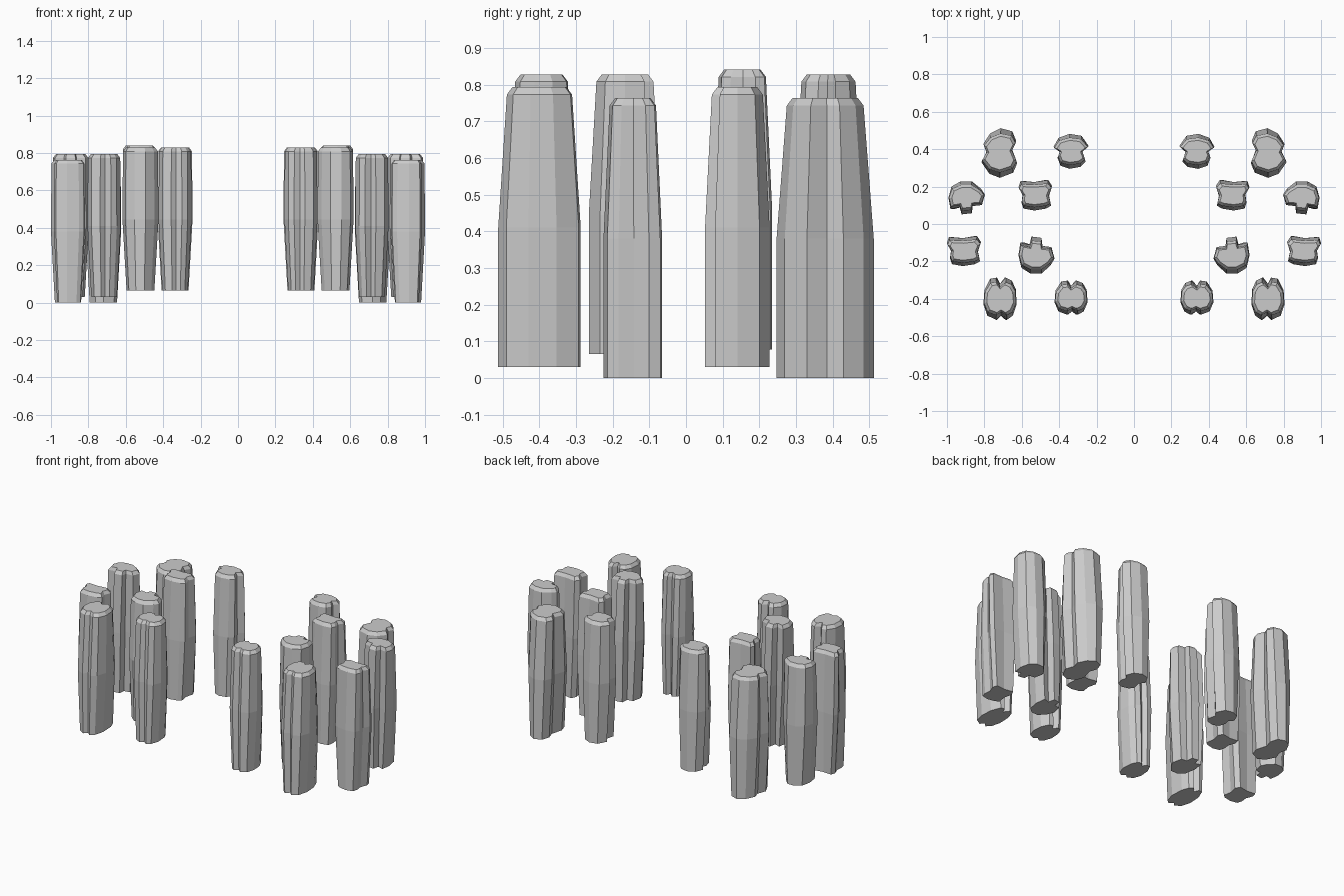
import bpy

if "Cube" in bpy.data.objects:
    bpy.data.objects.remove(bpy.data.objects["Cube"])

# Cross-section outlines (plan view of the left side, arbitrary units, clockwise)
WAISTED = [(-17, 16), (-10, 26), (1, 31), (13, 28), (17, 19), (13, 10), (18, -3),
           (14, -12), (0, -17), (-11, -13), (-19, -2), (-14, 8)]
CAPPED = [(-17, 5), (-12, 14), (-1, 18), (11, 16), (18, 6), (12, 0), (15, -10),
          (10, -15), (-1, -17), (-10, -14), (-13, -6), (-11, 0)]
TABBED = [(-18, 0), (-15, 11), (-6, 16), (5, 16), (14, 9), (18, 3), (15, -7),
          (6, -8), (5, -15), (-5, -16), (-7, -9), (-16, -11)]
PLATE = [(-15, 14), (-1, 13), (13, 15), (17, 9), (14, -1), (16, -11), (11, -14),
         (-1, -16), (-12, -14), (-14, -8), (-13, 0), (-17, 8)]
LOBED = [(-16, 9), (-10, 20), (-4, 21), (0, 15), (6, 21), (12, 18), (16, 10), (17, -5),
         (13, -16), (7, -20), (1, -16), (-4, -20), (-13, -16), (-17, -5)]

HEIGHT, MID, BEVEL = 0.763, 0.38, 0.02


def fit(outline, x0, x1, y0, y1, flip):
    """Scale an outline to a box; return the centre and local points."""
    xs, ys = [p[0] for p in outline], [p[1] for p in outline]
    w, d = x1 - x0, y1 - y0
    pts = []
    for x, y in outline:
        u = (x - min(xs)) / (max(xs) - min(xs)) - 0.5
        v = (y - min(ys)) / (max(ys) - min(ys)) - 0.5
        pts.append((u * w, -v * d if flip else v * d))
    return (x0 + x1) / 2, (y0 + y1) / 2, w, d, pts


def post(name, outline, box, z, flip, side):
    cx, cy, w, d, pts = fit(outline, *box, flip)
    # (height, x scale, y scale): narrow in x at the foot, narrow in y at the top
    tx, ty = 0.97, 0.79
    bx, by = tx - 0.03 / w, ty - 0.03 / d
    levels = [(0, 0.77, 1), (MID, 1, 1), (HEIGHT - BEVEL, tx, ty), (HEIGHT, bx, by)]
    verts = [(side * (cx + x * sx), cy + y * sy, z + h)
             for h, sx, sy in levels for x, y in pts]
    n = len(pts)
    faces = [tuple(range(n)), tuple(range(3 * n, 4 * n))[::-1]]
    for k in range(3):
        for i in range(n):
            j = (i + 1) % n
            faces.append((k * n + i, k * n + n + i, k * n + n + j, k * n + j))
    # keep normals outward for each mirrored or flipped copy
    if (side < 0) != flip:
        faces = [f[::-1] for f in faces]
    mesh = bpy.data.meshes.new(name)
    mesh.from_pydata(verts, [], faces)
    mesh.update()
    bpy.context.collection.objects.link(bpy.data.objects.new(name, mesh))


# name, outline, (x0, x1, y0, y1), base height, flipped in y
POSTS = [
    ("back_outer_post", WAISTED, (-0.815, -0.625, 0.247, 0.512), 0.0, False),
    ("back_inner_post", CAPPED, (-0.43, -0.243, 0.295, 0.482), 0.065, False),
    ("mid_back_outer_post", TABBED, (-0.992, -0.797, 0.052, 0.228), 0.03, False),
    ("mid_back_inner_post", PLATE, (-0.617, -0.438, 0.072, 0.235), 0.078, False),
    ("mid_front_outer_post", PLATE, (-1.0, -0.818, -0.225, -0.065), 0.0, False),
    ("mid_front_inner_post", TABBED, (-0.618, -0.425, -0.265, -0.068), 0.065, True),
    ("front_outer_post", LOBED, (-0.805, -0.627, -0.512, -0.287), 0.03, False),
    ("front_inner_post", LOBED, (-0.425, -0.248, -0.485, -0.303), 0.065, False),
]
for name, outline, box, z, flip in POSTS:
    for side, label in ((1, "left"), (-1, "right")):
        post(f"{label}_{name}", outline, box, z, flip, side)
